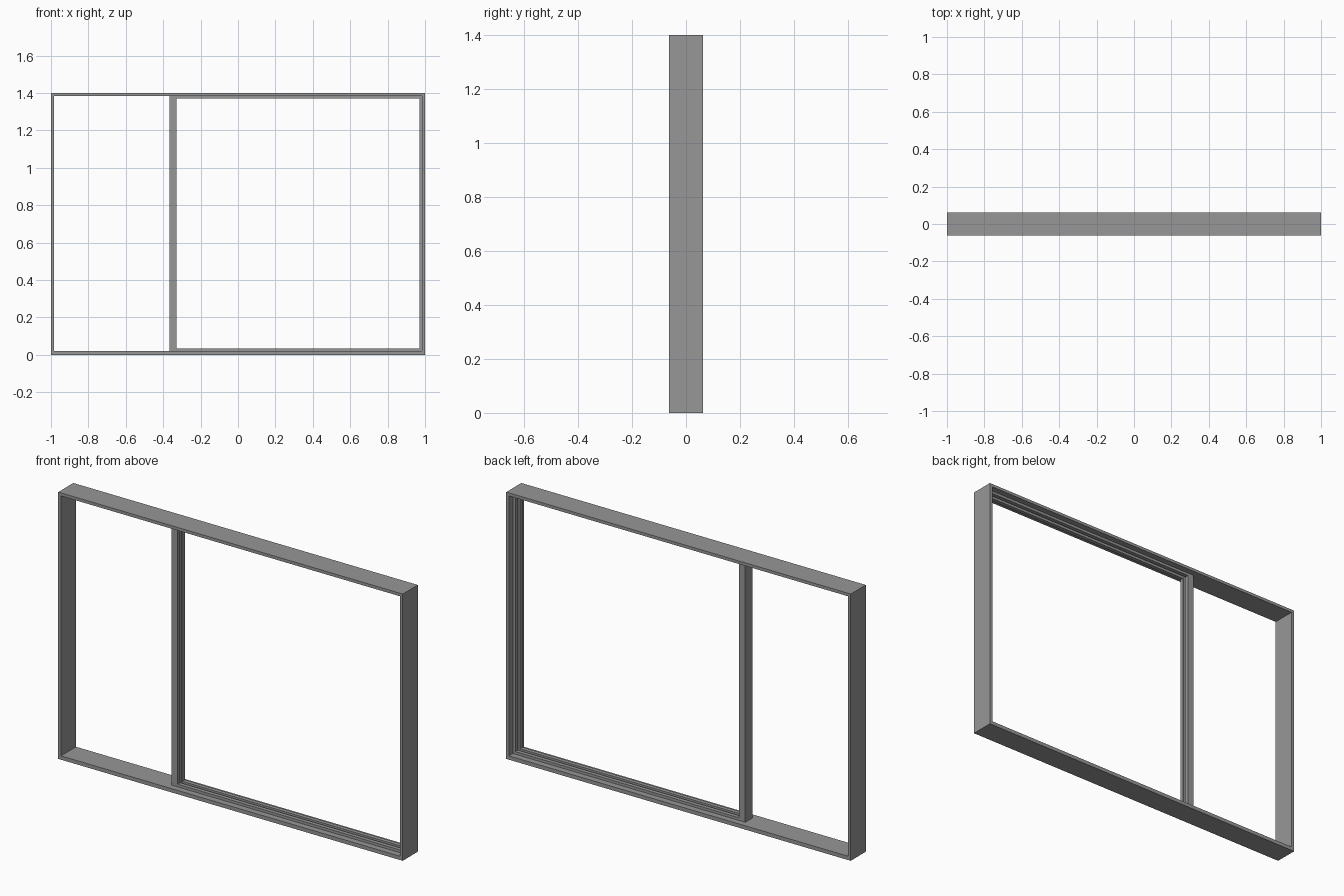
import bpy
import bmesh

cube = bpy.data.objects.get("Cube")
if cube:
    bpy.data.objects.remove(cube, do_unlink=True)

grey = bpy.data.materials.new("frame_grey")
grey.use_nodes = True
colour = (0.31, 0.31, 0.31, 1.0)
grey.diffuse_color = colour
grey.node_tree.nodes["Principled BSDF"].inputs["Base Color"].default_value = colour


def box(name, xs, ys, zs):
    """Axis-aligned bar given by its extents."""
    bm = bmesh.new()
    bmesh.ops.create_cube(bm, size=1.0)
    for v in bm.verts:
        for axis, ends in enumerate((xs, ys, zs)):
            v.co[axis] = ends[1] if v.co[axis] > 0 else ends[0]
    mesh = bpy.data.meshes.new(name)
    bm.to_mesh(mesh)
    bm.free()
    mesh.materials.append(grey)
    obj = bpy.data.objects.new(name, mesh)
    bpy.context.collection.objects.link(obj)
    return obj


HALF = 1.0        # half width
HEIGHT = 1.4
DEPTH = 0.0625    # half depth of the outer frame
WALL = 0.016      # outer frame thickness
SILL = 0.02
BEAD = 0.014      # bead projection
INNER = 0.03      # half depth of mullion and beads
SLOT = 0.009      # half width of the glazing slot

inner_x = HALF - WALL
top_z = HEIGHT - WALL
depth = (-DEPTH, DEPTH)

# Outer frame: sill and head run over the jamb ends
box("sill", (-HALF, HALF), depth, (0, SILL))
box("head", (-HALF, HALF), depth, (top_z, HEIGHT))
box("right_jamb", (-HALF, -inner_x), depth, (SILL, top_z))
box("left_jamb", (inner_x, HALF), depth, (SILL, top_z))

# Mullion
mullion_x = -0.335
box("mullion", (-0.365, mullion_x), (-INNER, INNER), (SILL, top_z))

# Glazing beads around the large opening, leaving a slot between them
mullion_bead = mullion_x + 0.005
for side, ys in (("front", (-INNER, -SLOT)), ("back", (SLOT, INNER))):
    box(side + "_bottom_bead", (mullion_x, inner_x), ys, (SILL, SILL + BEAD))
    box(side + "_top_bead", (mullion_x, inner_x), ys, (top_z - BEAD, top_z))
    upright = (SILL + BEAD, top_z - BEAD)
    box(side + "_jamb_bead", (inner_x - BEAD, inner_x), ys, upright)
    box(side + "_mullion_bead", (mullion_x, mullion_bead), ys, upright)
